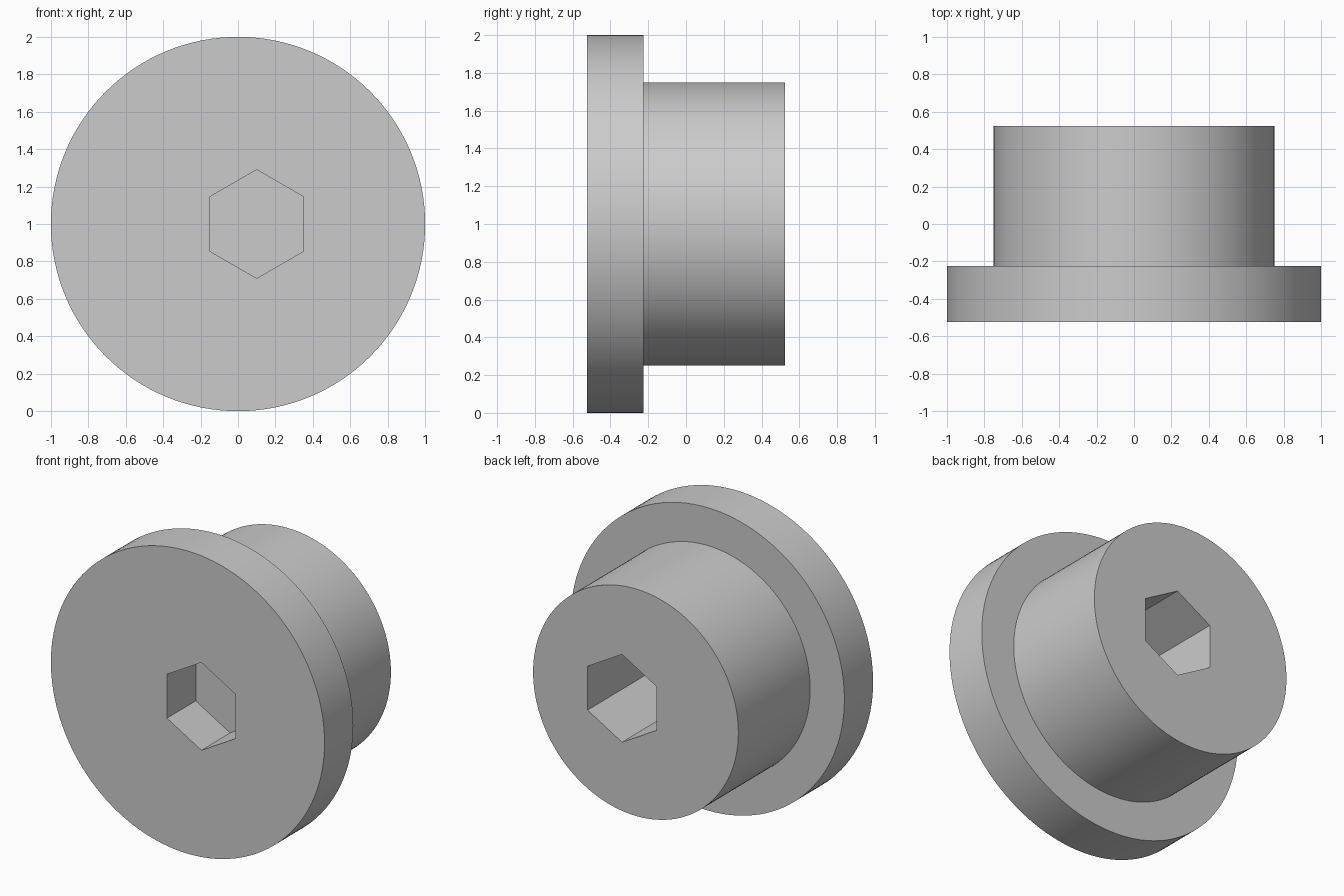
import bpy, bmesh
from math import cos, sin, pi, radians

cube = bpy.data.objects.get("Cube")
if cube:
    bpy.data.objects.remove(cube, do_unlink=True)

SEGMENTS = 128
FRONT, STEP, BACK = -0.525, -0.225, 0.525
FLANGE_R, BODY_R = 1.0, 0.75
HEX_R, HEX_X = 0.29, 0.1
AXIS_Z = 1.0

grey = bpy.data.materials.new("plain_grey")
grey.use_nodes = True
colour = (0.6, 0.6, 0.6, 1)
grey.diffuse_color = colour
grey.node_tree.nodes["Principled BSDF"].inputs["Base Color"].default_value = colour

bm = bmesh.new()


def ring(radius, y, sides, x=0.0):
    """Closed loop of edges around the y axis, with one corner at the top."""
    angles = [pi / 2 + 2 * pi * i / sides for i in range(sides)]
    verts = [bm.verts.new((x + radius * cos(a), y, AXIS_Z + radius * sin(a))) for a in angles]
    return [bm.edges.new((verts[i - 1], verts[i])) for i in range(sides)]


# Outer loops from front to back, then the off-centre hexagonal bore
outer = [ring(FLANGE_R, FRONT, SEGMENTS), ring(FLANGE_R, STEP, SEGMENTS),
         ring(BODY_R, STEP, SEGMENTS), ring(BODY_R, BACK, SEGMENTS)]
bore = [ring(HEX_R, y, 6, HEX_X) for y in (FRONT, BACK)]

# Flat end faces, each with the bore left open
for rim, hole in ((outer[0], bore[0]), (outer[-1], bore[1])):
    bmesh.ops.triangle_fill(bm, edges=rim + hole, use_beauty=True)

# Flange rim, shoulder, body wall and bore walls
for a, b in list(zip(outer, outer[1:])) + [tuple(bore)]:
    bmesh.ops.bridge_loops(bm, edges=a + b)

bmesh.ops.recalc_face_normals(bm, faces=bm.faces[:])
mesh = bpy.data.meshes.new("flanged_bushing")
bm.to_mesh(mesh)
bm.free()
mesh.materials.append(grey)

bushing = bpy.data.objects.new("flanged_bushing", mesh)
bpy.context.collection.objects.link(bushing)
bpy.ops.object.select_all(action="DESELECT")
bushing.select_set(True)
bpy.context.view_layer.objects.active = bushing
bpy.ops.object.shade_smooth_by_angle(angle=radians(30))
